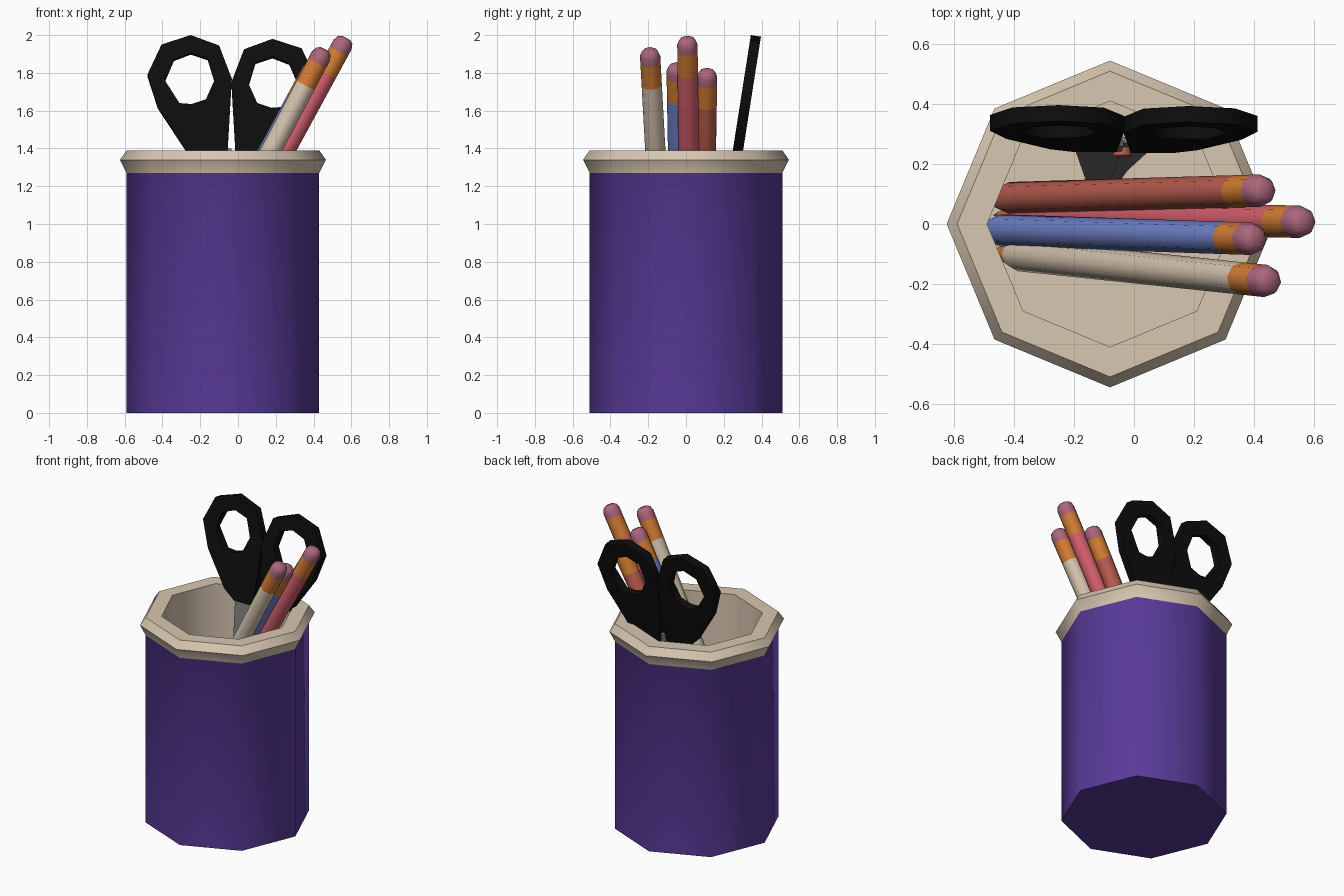
import bpy, bmesh, math
from mathutils import Vector, Matrix

if "Cube" in bpy.data.objects:
    bpy.data.objects.remove(bpy.data.objects["Cube"])


def material(name, r, g, b):
    lin = lambda c: (c / 255 / 12.92) if c < 11 else ((c / 255 + 0.055) / 1.055) ** 2.4
    m = bpy.data.materials.new(name)
    m.diffuse_color = (lin(r), lin(g), lin(b), 1)
    m.use_nodes = True
    m.node_tree.nodes["Principled BSDF"].inputs["Base Color"].default_value = m.diffuse_color
    return m


PURPLE = material("purple", 88, 58, 152)
TAN = material("tan", 216, 199, 177)
BLACK = material("black", 13, 13, 13)
STEEL = material("steel grey", 120, 120, 122)
RED = material("red", 214, 96, 110)
BLUE = material("blue", 112, 132, 205)
BROWN = material("brick", 188, 94, 80)
ORANGE = material("orange", 214, 126, 52)
PINK = material("eraser pink", 172, 102, 124)


def smooth(ob, angle):
    bpy.ops.object.select_all(action='DESELECT')
    ob.select_set(True)
    bpy.context.view_layer.objects.active = ob
    bpy.ops.object.shade_smooth_by_angle(angle=math.radians(angle))


def lathe(name, profile, mats, seg_mats, matrix, sides=8, closed=False):
    """Turn (radius, height) points around local z; one material per segment."""
    bm = bmesh.new()
    rings = []
    for r, z in profile:
        if r == 0:
            rings.append([bm.verts.new((0, 0, z))] * sides)
        else:
            rings.append([bm.verts.new((r * math.cos(2 * math.pi * i / sides),
                                        r * math.sin(2 * math.pi * i / sides), z))
                          for i in range(sides)])
    pairs = list(zip(rings, rings[1:]))
    if closed:
        pairs.append((rings[-1], rings[0]))
    for k, (a, b) in enumerate(pairs):
        for i in range(sides):
            j = (i + 1) % sides
            vs = list(dict.fromkeys((a[i], a[j], b[j], b[i])))
            bm.faces.new(vs).material_index = seg_mats[k]
    bmesh.ops.recalc_face_normals(bm, faces=bm.faces)
    me = bpy.data.meshes.new(name)
    bm.to_mesh(me)
    bm.free()
    for m in mats:
        me.materials.append(m)
    ob = bpy.data.objects.new(name, me)
    ob.matrix_world = matrix
    bpy.context.collection.objects.link(ob)
    smooth(ob, 50)
    return ob


# Cup: purple outside and base, tan rim and lining
lathe("cup", [(0, 0), (0.51, 0), (0.51, 1.27), (0.545, 1.34), (0.51, 1.39),
              (0.41, 1.39), (0.41, 0.06), (0, 0.06)],
      [PURPLE, TAN], [0, 0, 1, 1, 1, 1, 1], Matrix.Translation((-0.08, 0, 0)))


# Pencils: lead, wood, painted shaft, ferrule, rounded eraser
def pencil(name, tip, top, paint):
    tip, top = Vector(tip), Vector(top)
    axis = top - tip
    n = axis.length
    mat = Matrix.Translation(tip) @ axis.to_track_quat('Z', 'Y').to_matrix().to_4x4()
    r = 0.054
    prof = [(0, 0), (r * 0.3, 0.06), (r * 0.77, 0.17), (r, 0.22), (r, n - 0.215), (r, n - 0.08),
            (r, n - 0.04), (r * 0.8, n - 0.012), (r * 0.45, n), (0, n)]
    lathe(name, prof, [STEEL, ORANGE, paint, PINK], [0, 1, 2, 2, 1, 3, 3, 3, 3], mat)


pencil("red_pencil", (-0.47, 0.03, 0.07), (0.573, 0.007, 1.985), RED)
pencil("cream_pencil", (-0.485, -0.093, 0.14), (0.458, -0.192, 1.925), TAN)
pencil("blue_pencil", (-0.55, -0.018, 0.07), (0.41, -0.05, 1.845), BLUE)
pencil("brick_pencil", (-0.52, 0.083, 0.07), (0.44, 0.112, 1.815), BROWN)


# Scissors: flat outlines drawn in (x, z), laid on a plane leaning back
LEAN = math.radians(8.9)
PLANE = Matrix.Translation((0, 0.37, 1.996)) @ Matrix.Rotation(math.pi / 2 - LEAN, 4, 'X')


def plate(name, outlines, thick, mat, offset=0.0):
    cu = bpy.data.curves.new(name, 'CURVE')
    cu.dimensions = '2D'
    cu.fill_mode = 'BOTH'
    cu.extrude = thick / 2
    for pts in outlines:
        sp = cu.splines.new('POLY')
        sp.points.add(len(pts) - 1)
        for p, (x, z) in zip(sp.points, pts):
            p.co = (x, (z - 2) / math.cos(LEAN), 0, 1)
        sp.use_cyclic_u = True
    cu.materials.append(mat)
    ob = bpy.data.objects.new(name, cu)
    ob.matrix_world = PLANE @ Matrix.Translation((0, 0, offset))
    bpy.context.collection.objects.link(ob)
    bpy.ops.object.select_all(action='DESELECT')
    ob.select_set(True)
    bpy.context.view_layer.objects.active = ob
    bpy.ops.object.convert(target='MESH')


GRIP = [(-0.48, 1.79), (-0.405, 1.95), (-0.25, 2.0), (-0.10, 1.945), (-0.033, 1.77),
        (-0.058, 1.34), (-0.20, 1.34), (-0.28, 1.40), (-0.425, 1.62)]
HOLE = [(-0.387, 1.76), (-0.34, 1.87), (-0.25, 1.905), (-0.16, 1.875), (-0.125, 1.76),
        (-0.17, 1.66), (-0.245, 1.635), (-0.31, 1.64)]
BLADE = [(-0.20, 1.40), (-0.035, 1.40), (-0.05, 1.15), (-0.11, 0.12), (-0.13, 0.12)]

plate("left_grip", [GRIP, HOLE], 0.054, BLACK)
flip = lambda pts: [(-0.068 - x, z - 0.02) for x, z in pts]
plate("right_grip", [flip(GRIP), flip(HOLE)], 0.054, BLACK)
plate("left_blade", [BLADE], 0.02, STEEL, 0.008)
plate("right_blade", [[(-0.11, 1.38), (0.08, 1.38), (-0.02, 0.80), (-0.10, 0.12), (-0.12, 0.12)]],
      0.02, STEEL, -0.008)

# Small pivot screw on the front of the blades
lathe("pivot", [(0, 0), (0.03, 0), (0.03, 0.03), (0, 0.03)], [BROWN], [0, 0, 0],
      PLANE @ Matrix.Translation((-0.04, -0.74, 0)))
